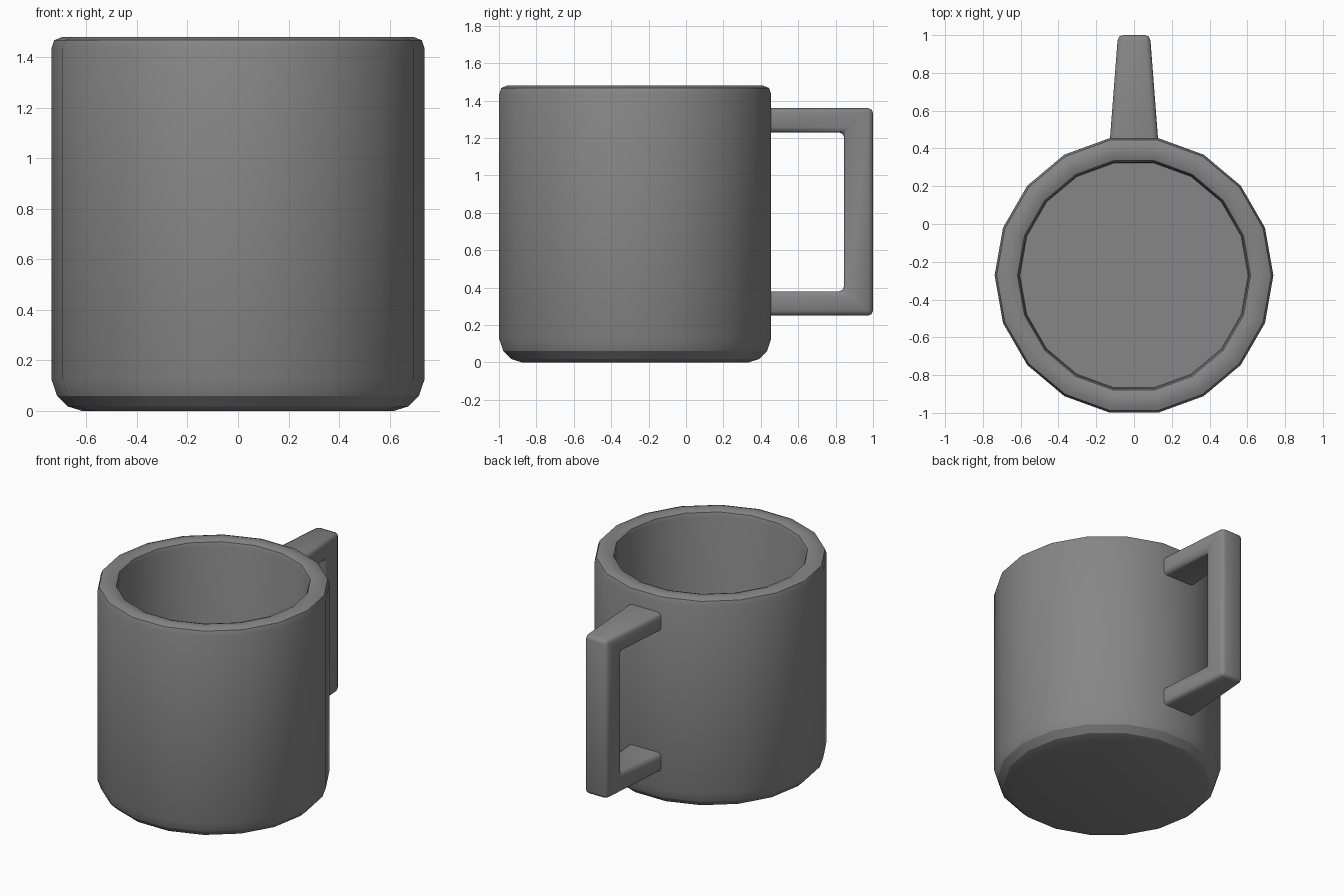
import bpy, bmesh, math

if "Cube" in bpy.data.objects:
    bpy.data.objects.remove(bpy.data.objects["Cube"])

CY = -0.272   # centre of the cup body
SIDES = 18

# Dark grey glaze
glaze = bpy.data.materials.new("dark_grey")
glaze.diffuse_color = (0.24, 0.24, 0.24, 1)
glaze.use_nodes = True
glaze.node_tree.nodes["Principled BSDF"].inputs["Base Color"].default_value = glaze.diffuse_color


def finish(name, bm, angle):
    bmesh.ops.recalc_face_normals(bm, faces=bm.faces)
    me = bpy.data.meshes.new(name)
    bm.to_mesh(me)
    bm.free()
    me.materials.append(glaze)
    ob = bpy.data.objects.new(name, me)
    bpy.context.collection.objects.link(ob)
    bpy.ops.object.select_all(action='DESELECT')
    ob.select_set(True)
    bpy.context.view_layer.objects.active = ob
    bpy.ops.object.shade_smooth_by_angle(angle=math.radians(angle))
    return ob


# Cup body: outer wall, rounded rim, inner wall and floor as one turned profile
profile = [(0.615, 0.0), (0.673, 0.018), (0.716, 0.06), (0.738, 0.125),
           (0.738, 1.435), (0.727, 1.467), (0.695, 1.48),
           (0.648, 1.48), (0.617, 1.468), (0.608, 1.44),
           (0.608, 0.15), (0.604, 0.13)]
bm = bmesh.new()
rings = []
for r, z in profile:
    ring = []
    for i in range(SIDES):
        a = 2 * math.pi * i / SIDES
        ring.append(bm.verts.new((r * math.cos(a), CY + r * math.sin(a), z)))
    rings.append(ring)
for lo, hi in zip(rings, rings[1:]):
    for i in range(SIDES):
        j = (i + 1) % SIDES
        bm.faces.new((lo[i], lo[j], hi[j], hi[i]))
bm.faces.new(rings[0])
bm.faces.new(rings[-1])
finish("cup_body", bm, 23)

# Handle: square C outline, narrowing away from the cup, with rounded edges
Y0 = 0.44
outline = [(Y0, 0.25), (1.0, 0.25), (1.0, 1.36), (Y0, 1.36),
           (Y0, 1.23), (0.845, 1.23), (0.845, 0.38), (Y0, 0.38)]


def half_width(y):
    return 0.127 - (y - 0.455) * 0.077


bm = bmesh.new()
left, right = [[bm.verts.new((s * half_width(y), y, z)) for y, z in outline]
               for s in (-1, 1)]
bm.faces.new(left)
bm.faces.new(right)
for i in range(len(outline)):
    j = (i + 1) % len(outline)
    bm.faces.new((left[i], left[j], right[j], right[i]))
bmesh.ops.recalc_face_normals(bm, faces=bm.faces)
edges = [e for e in bm.edges if not all(abs(v.co.y - Y0) < 1e-4 for v in e.verts)]
bmesh.ops.bevel(bm, geom=edges, offset=0.027, segments=2, profile=0.5,
                affect='EDGES', clamp_overlap=True)
finish("handle", bm, 50)
